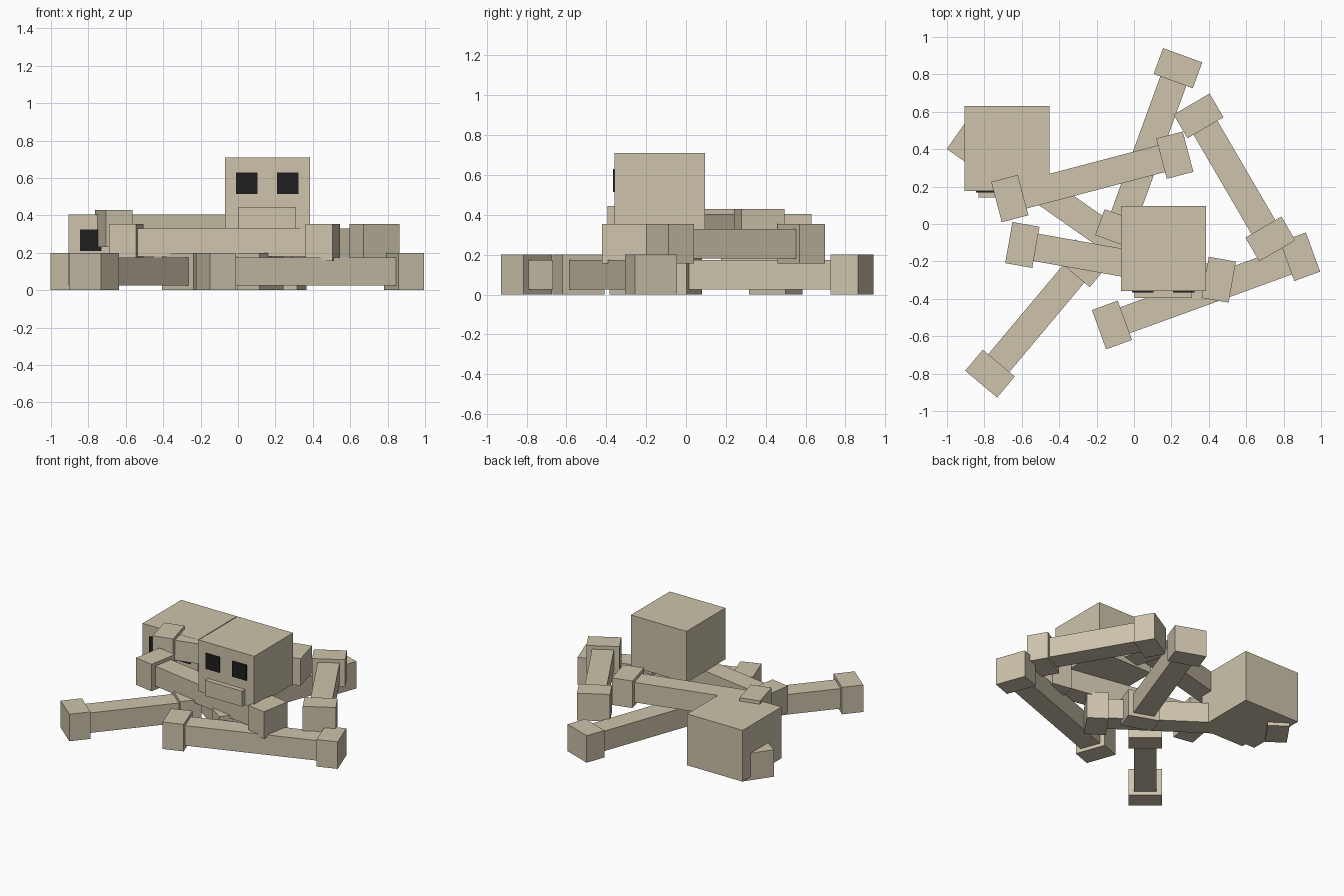
import bpy
from mathutils import Matrix, Vector

cube = bpy.data.objects.get("Cube")
if cube:
    bpy.data.objects.remove(cube, do_unlink=True)


def make_material(name, color):
    mat = bpy.data.materials.new(name)
    mat.use_nodes = True
    mat.diffuse_color = color
    mat.node_tree.nodes["Principled BSDF"].inputs["Base Color"].default_value = color
    return mat


BONE = make_material("bone", (0.61, 0.55, 0.41, 1))
DARK = make_material("socket black", (0.013, 0.013, 0.014, 1))


def box(name, center, size, mat, angle=0.0):
    """Axis box, turned about z by angle."""
    bpy.ops.mesh.primitive_cube_add(size=1)
    ob = bpy.context.object
    ob.name = name
    ob.data.transform(Matrix.Diagonal((*size, 1)))
    ob.location = center
    ob.rotation_euler.z = angle
    ob.data.materials.append(mat)
    return ob


def bone(name, a, b, z):
    """Square shaft with a block knuckle centred on each end; z is the middle height."""
    a, b = Vector((*a, z)), Vector((*b, z))
    d = b - a
    angle = Vector((1, 0)).angle_signed(d.xy) * -1
    for label, p in (("start", a), ("end", b)):
        box(f"{name}_{label}_knuckle", p, (0.147, 0.223, 0.2), BONE, angle)
    box(f"{name}_shaft", (a + b) / 2, (d.length - 0.13, 0.148, 0.148), BONE, angle)


def skull(name, x, y, z):
    """x, y: centre of the head; z: underside."""
    front = y - 0.2275
    box(f"{name}_head", (x, y, z + 0.19), (0.455, 0.455, 0.38), BONE)
    box(f"{name}_jaw", (x, front, z + 0.058), (0.306, 0.07, 0.115), BONE)
    for side, s in (("right", -1), ("left", 1)):
        box(f"{name}_{side}_eye", (x + s * 0.11, front - 0.003, z + 0.243),
            (0.115, 0.009, 0.115), DARK)


# Bones lying on the ground
bone("front_right_bone", (-0.77, -0.80), (-0.275, -0.21), 0.1)
bone("front_left_bone", (-0.118, -0.54), (0.888, -0.175), 0.1)
bone("back_bone", (0.235, 0.833), (-0.078, -0.028), 0.1)
bone("long_diagonal_bone", (-0.877, 0.45), (0.12, -0.25), 0.1)

# Bones resting on top
bone("upper_front_bone", (-0.597, -0.112), (0.453, -0.298), 0.255)
bone("upper_left_bone", (0.345, 0.578), (0.729, -0.08), 0.255)
bone("upper_back_bone", (-0.664, 0.136), (0.218, 0.368), 0.33)

# Skulls
skull("upper_skull", 0.157, -0.132, 0.33)
skull("lower_skull", -0.678, 0.403, 0.025)
